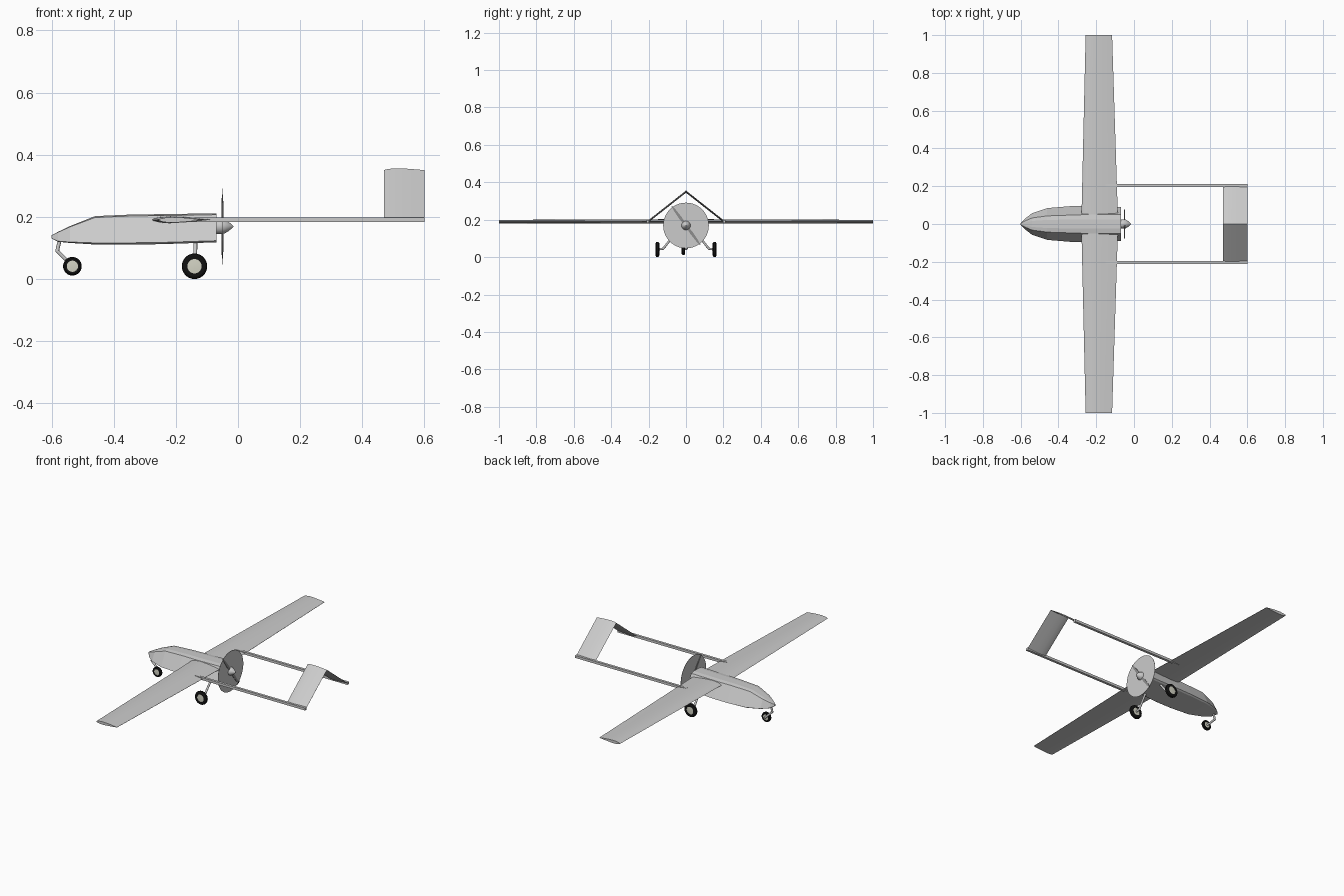
import bpy, bmesh, math
from mathutils import Vector, Matrix

if "Cube" in bpy.data.objects:
    bpy.data.objects.remove(bpy.data.objects["Cube"])


def material(name, rgb):
    m = bpy.data.materials.new(name)
    m.diffuse_color = (*rgb, 1)
    m.use_nodes = True
    m.node_tree.nodes["Principled BSDF"].inputs["Base Color"].default_value = m.diffuse_color
    return m


GREY = material("body grey", (0.6, 0.6, 0.6))
STEEL = material("blade grey", (0.27, 0.27, 0.27))
BLACK = material("tyre black", (0.006, 0.006, 0.006))
CREAM = material("hub cream", (0.66, 0.66, 0.56))


def finish(name, bm, mat, smooth=False):
    bmesh.ops.remove_doubles(bm, verts=bm.verts, dist=1e-5)
    bmesh.ops.recalc_face_normals(bm, faces=bm.faces)
    me = bpy.data.meshes.new(name)
    bm.to_mesh(me)
    bm.free()
    me.materials.append(mat)
    ob = bpy.data.objects.new(name, me)
    bpy.context.collection.objects.link(ob)
    if smooth:
        bpy.ops.object.select_all(action='DESELECT')
        ob.select_set(True)
        bpy.context.view_layer.objects.active = ob
        bpy.ops.object.shade_smooth_by_angle(angle=math.radians(35))
    return ob


def loft(name, rings, mat, smooth=False, closed=False):
    """Skin a list of equal-length rings; cap the ends unless closed into a loop."""
    bm = bmesh.new()
    vs = [[bm.verts.new(p) for p in r] for r in rings]
    n = len(vs[0])
    pairs = list(zip(vs, vs[1:])) + ([(vs[-1], vs[0])] if closed else [])
    for a, b in pairs:
        for i in range(n):
            j = (i + 1) % n
            bm.faces.new((a[i], a[j], b[j], b[i]))
    if not closed:
        bm.faces.new(vs[0])
        bm.faces.new(vs[-1])
    return finish(name, bm, mat, smooth)


def lathe(name, profile, centre, axis, mat, n=32, closed=False):
    """Revolve (offset along axis, radius) points about the x or y axis."""
    c = Vector(centre)
    rings = []
    for h, r in profile:
        ring = []
        for k in range(n):
            a = 2 * math.pi * k / n
            u, w = r * math.cos(a), r * math.sin(a)
            ring.append(c + (Vector((h, u, w)) if axis == 'x' else Vector((u, h, w))))
        rings.append(ring)
    return loft(name, rings, mat, True, closed)


def tube(name, points, r, mat):
    """Round rod following a path, with a ball at each bend."""
    bm = bmesh.new()
    pts = [Vector(p) for p in points]
    for a, b in zip(pts, pts[1:]):
        d = b - a
        m = Matrix.Translation((a + b) / 2) @ d.to_track_quat('Z', 'Y').to_matrix().to_4x4()
        bmesh.ops.create_cone(bm, cap_ends=True, segments=12, radius1=r, radius2=r,
                              depth=d.length, matrix=m)
    for p in pts[1:-1]:
        bmesh.ops.create_uvsphere(bm, u_segments=12, v_segments=8, radius=r,
                                  matrix=Matrix.Translation(p))
    return finish(name, bm, mat, True)


AIRFOIL = [(0, 0), (.03, .35), (.12, .75), (.3, 1), (.55, .85), (.8, .45), (1, .06),
           (1, -.06), (.8, -.4), (.55, -.75), (.3, -1), (.12, -.75), (.03, -.35)]


def aero_surface(name, stations):
    """Stations: y, leading x, trailing x, z, half thickness."""
    rings = [[(a + (b - a) * u, y, z + t * v) for u, v in AIRFOIL]
             for y, a, b, z, t in stations]
    return loft(name, rings, GREY, True)


# Fuselage: x, bottom z, top z, bottom half width, top half width
SECTIONS = [(-.60, .130, .140, .004, .003), (-.58, .120, .150, .026, .015),
            (-.54, .116, .168, .057, .032), (-.46, .111, .198, .084, .043),
            (-.34, .111, .203, .094, .047), (-.25, .112, .204, .095, .050),
            (-.07, .118, .207, .090, .050)]
rings = []
for x, zb, zt, wb, wt in SECTIONS:
    crown = zt + (zt - zb) * .05
    lip = zb + (zt - zb) * .06
    rings.append([(x, -wb * .9, zb), (x, wb * .9, zb), (x, wb, lip), (x, wt, zt),
                  (x, wt * .5, crown), (x, -wt * .5, crown), (x, -wt, zt), (x, -wb, lip)])
loft("fuselage", rings, GREY)

# Wing and inverted-V tail
aero_surface("wing", [(-1, -.256, -.116, .19, .009), (0, -.279, -.084, .191, .012),
                      (1, -.256, -.116, .19, .009)])
aero_surface("v_tail", [(-.203, .47, .6, .19, .006), (0, .47, .6, .35, .006),
                        (.203, .47, .6, .19, .006)])

# Propeller hub, spinner, swept disc and blades
PZ = .169
lathe("propeller_hub", [(-.075, .024), (-.052, .024)], (0, 0, PZ), 'x', GREY, 24)
lathe("spinner", [(-.056, .025), (-.044, .023), (-.03, .015), (-.02, .006), (-.015, .001)],
      (0, 0, PZ), 'x', GREY, 24)
lathe("propeller_disc", [(-.0510, .122), (-.0495, .122)], (0, 0, PZ), 'x', GREY, 48)
rot = Matrix.Rotation(math.atan2(.075, .102), 3, 'X')
for side, label in ((1, "upper"), (-1, "lower")):
    blade = []
    for r, w, t in ((.01, .005, .004), (.05, .008, .003), (.1, .006, .0025), (.126, .002, .002)):
        blade.append([Vector((-.05, 0, PZ)) + rot @ Vector((dx * t, dy * w, side * r))
                      for dx, dy in ((-1, -1), (1, -1), (1, 1), (-1, 1))])
    loft(label + "_blade", blade, STEEL)


def wheel(name, centre, r, hub, w):
    lathe(name + "_tyre", [(-w, hub), (-w, r * .82), (-w * .6, r * .96), (0, r),
                           (w * .6, r * .96), (w, r * .82), (w, hub)],
          centre, 'y', BLACK, 32, True)
    lathe(name + "_hub", [(-w * .9, hub * .35), (-w * .8, hub * 1.03),
                          (w * .8, hub * 1.03), (w * .9, hub * .35)], centre, 'y', CREAM, 24)


# Booms and main landing gear on both sides
for s, label in ((-1, "right"), (1, "left")):
    y, h = s * .204, .0075
    loft(label + "_boom", [[(x, y - h, .191 - h), (x, y + h, .191 - h),
                            (x, y + h, .191 + h), (x, y - h, .191 + h)]
                           for x in (-.15, .6)], GREY)
    wheel(label + "_main_wheel", (-.14, s * .153, .041), .041, .023, .010)
    tube(label + "_main_strut", [(-.137, s * .062, .122), (-.137, s * .08, .098),
                                 (-.14, s * .122, .045), (-.14, s * .15, .041)], .006, GREY)

# Nose gear
wheel("nose_wheel", (-.533, -.014, .041), .030, .018, .009)
tube("nose_strut", [(-.574, 0, .125), (-.582, 0, .09), (-.537, .004, .045),
                    (-.533, -.014, .041)], .006, GREY)
